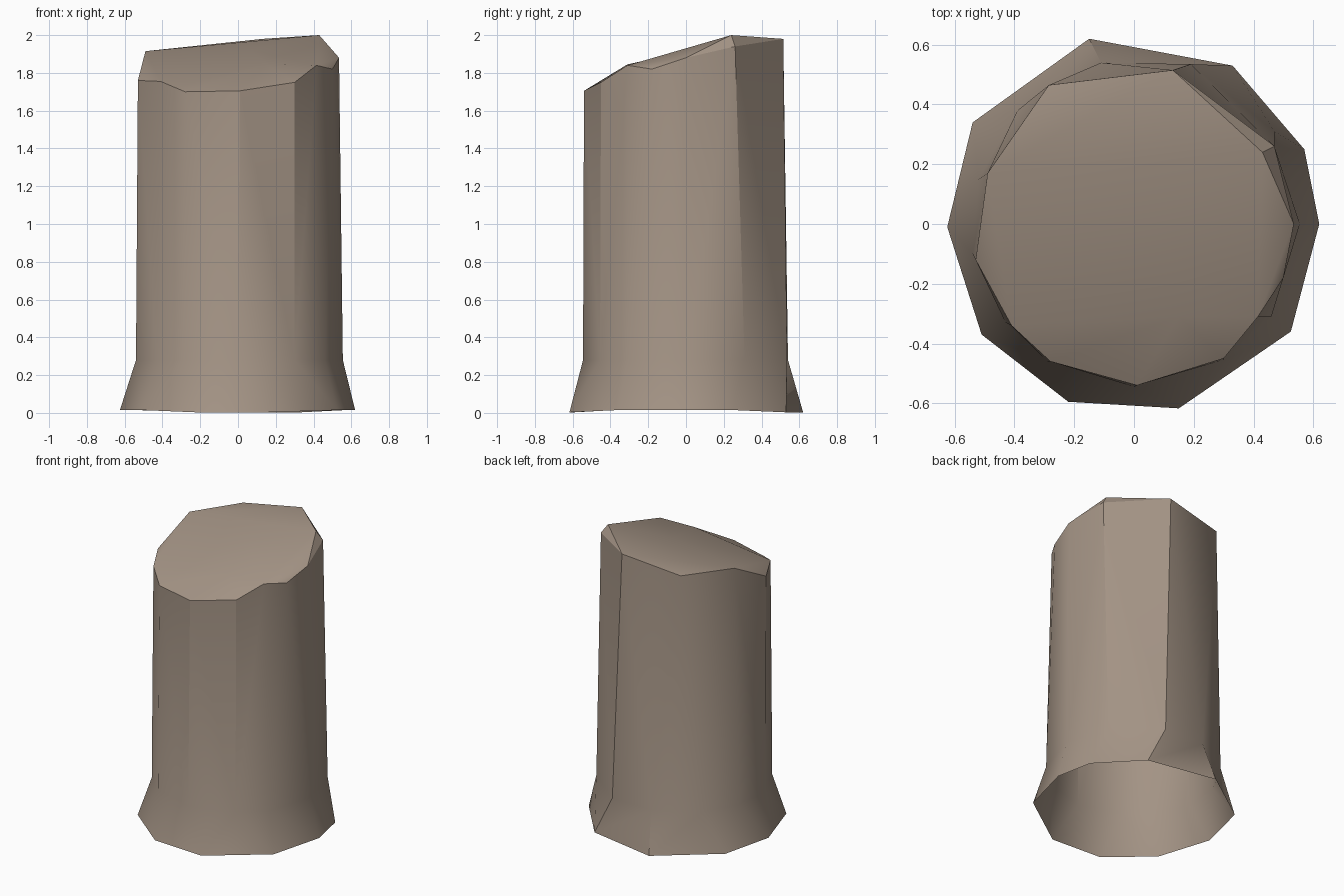
import bpy, bmesh, math

if "Cube" in bpy.data.objects:
    bpy.data.objects.remove(bpy.data.objects["Cube"])

stone = bpy.data.materials.new("weathered stone")
stone.diffuse_color = (0.37, 0.295, 0.235, 1)
stone.use_nodes = True
stone.node_tree.nodes["Principled BSDF"].inputs["Base Color"].default_value = stone.diffuse_color

bm = bmesh.new()


def ring(points):
    return [bm.verts.new(p) for p in points]


def stitch(low, high):
    """Triangle strip between two counter-clockwise rings, paired by angle."""
    def ang(r, i):
        v = r[i % len(r)].co
        return math.atan2(v.y, v.x) + 2 * math.pi * (i // len(r))
    i = j = 0
    while i < len(low) or j < len(high):
        a, b = low[i % len(low)], high[j % len(high)]
        if j == len(high) or (i < len(low) and ang(low, i + 1) <= ang(high, j + 1)):
            i += 1
            bm.faces.new((a, low[i % len(low)], b))
        else:
            j += 1
            bm.faces.new((a, high[j % len(high)], b))


# Flared foot outline, open underneath
foot = ring([(x, y, 0.015 if abs(x) > 0.5 else 0.003) for x, y in (
    (-.625, -.01), (-.51, -.37), (-.22, -.595), (.15, -.617), (.525, -.36),
    (.62, 0), (.57, .25), (.33, .53), (-.15, .62), (-.54, .34))])

# Where the flare meets the shaft
collar = ring([(x, y, 0.28) for x, y in (
    (-.54, -.10), (-.43, -.33), (-.29, -.46), (0, -.545), (.30, -.455), (.46, -.31),
    (.555, 0), (.47, .31), (.19, .535), (-.11, .54), (-.39, .38), (-.52, .15))])

# Broken upper rim
rim = ring([
    (-.53, -.12, 1.76), (-.41, -.34, 1.755), (-.28, -.46, 1.70), (.01, -.54, 1.705),
    (.30, -.45, 1.75), (.415, -.31, 1.84), (.50, -.18, 1.82), (.535, 0, 1.88),
    (.47, .26, 1.94), (.13, .515, 1.98), (-.285, .465, 1.92), (-.49, .17, 1.915)])

stitch(foot, collar)
stitch(collar, rim)

# Fractured top: ridge peak, front crease and middle
peak, crease, mid = ring([(.43, .24, 2.0), (.15, -.31, 1.845), (.07, .03, 1.92)])
r = rim
for f in ((r[1], r[2], crease), (r[2], r[3], crease), (r[3], r[4], crease), (r[4], r[5], crease),
          (r[11], r[0], r[1]), (r[11], r[1], mid), (r[1], crease, mid), (crease, r[5], mid),
          (r[5], peak, mid), (peak, r[11], mid), (r[5], r[6], r[7]), (r[5], r[7], peak),
          (r[7], r[8], peak), (r[8], r[9], peak), (r[9], r[10], r[11]), (r[9], r[11], peak)):
    bm.faces.new(f)

mesh = bpy.data.meshes.new("broken_column")
bm.to_mesh(mesh)
bm.free()
mesh.materials.append(stone)
obj = bpy.data.objects.new("broken_column", mesh)
bpy.context.collection.objects.link(obj)
bpy.context.view_layer.objects.active = obj
obj.select_set(True)
bpy.ops.object.shade_smooth_by_angle(angle=math.radians(32))
